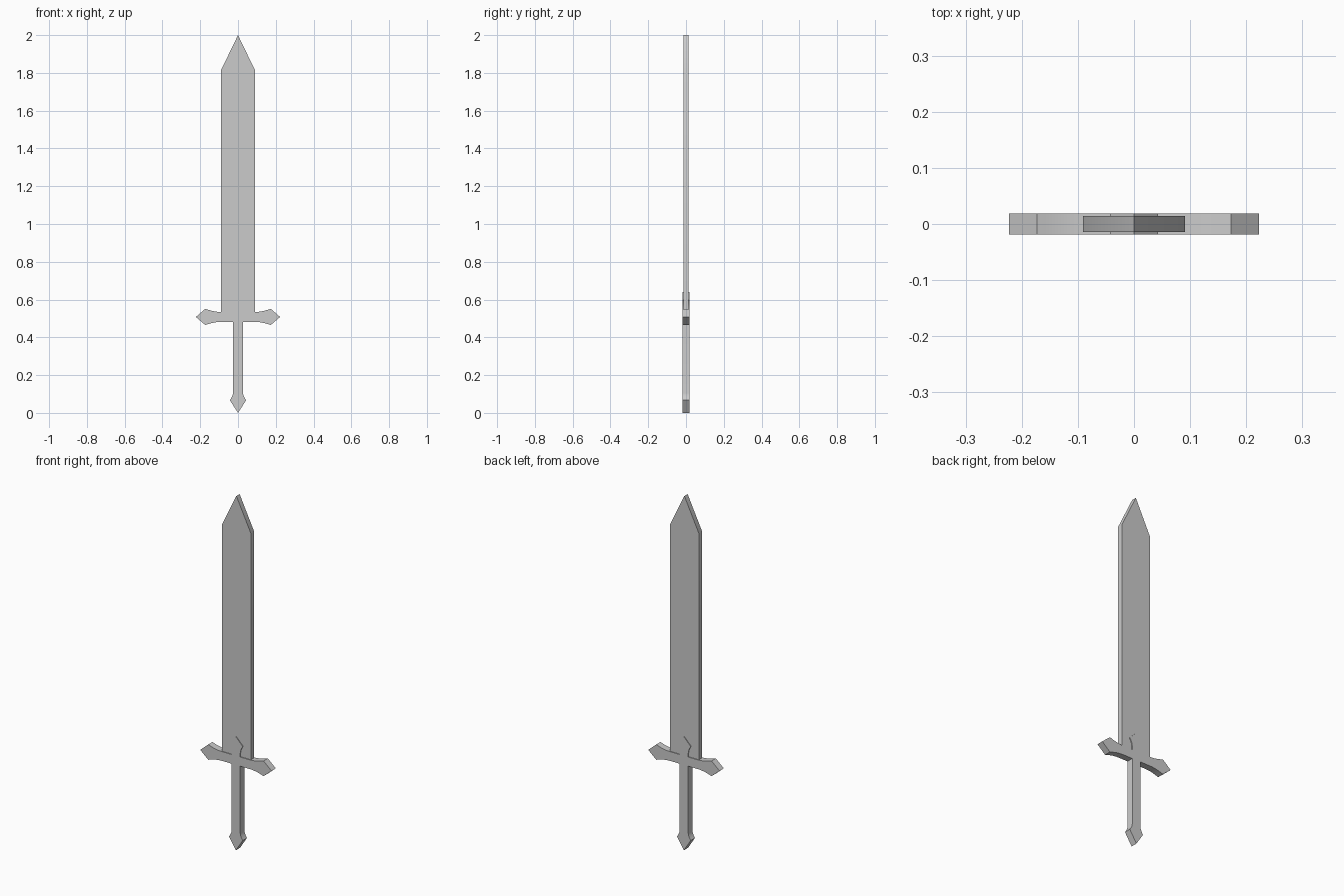
import bpy, bmesh

if "Cube" in bpy.data.objects:
    bpy.data.objects.remove(bpy.data.objects["Cube"])


def extrude_profile(name, half, depth):
    """Mirror a right-half outline (x, z) across x = 0 and extrude it along y."""
    left = [(-x, z) for x, z in reversed(half) if x > 0]
    bm = bmesh.new()
    face = bm.faces.new([bm.verts.new((x, -depth / 2, z)) for x, z in half + left])
    new = bmesh.ops.extrude_face_region(bm, geom=[face])["geom"]
    verts = [v for v in new if isinstance(v, bmesh.types.BMVert)]
    bmesh.ops.translate(bm, verts=verts, vec=(0, depth, 0))
    bmesh.ops.recalc_face_normals(bm, faces=bm.faces)
    mesh = bpy.data.meshes.new(name)
    bm.to_mesh(mesh)
    bm.free()
    obj = bpy.data.objects.new(name, mesh)
    bpy.context.collection.objects.link(obj)
    bpy.context.view_layer.objects.active = obj
    obj.select_set(True)
    bpy.ops.object.shade_smooth_by_angle()
    obj.select_set(False)
    return obj


def flare(a, b, steps=5):
    """Concave flare: leaves a along the arm's length, then swings out to b."""
    (ax, az), (bx, bz) = a, b
    along_x = abs(bx - ax) > abs(bz - az)
    pts = []
    for i in range(steps + 1):
        t = i / steps
        u = t ** 1.8
        pts.append((ax + (bx - ax) * (t if along_x else u),
                    az + (bz - az) * (u if along_x else t)))
    return pts


# Blade: long flat slab with a pointed tip
extrude_profile("blade", [(0, 0.5), (0.091, 0.5), (0.091, 1.812), (0, 2.0)], 0.029)

# Hilt: pommel, grip, cross guard and upper spike as one cross outline
hilt = [(0, 0)]
hilt += flare((0.027, 0.105), (0.043, 0.067))[::-1]
hilt += [(0.027, 0.482)]
hilt += flare((0.09, 0.482), (0.173, 0.465))
hilt += [(0.223, 0.508)]
hilt += flare((0.09, 0.534), (0.173, 0.551))[::-1]
hilt += [(0.027, 0.534)]
hilt += flare((0.027, 0.555), (0.043, 0.597))
hilt += [(0, 0.641)]
extrude_profile("hilt", hilt, 0.0375)
